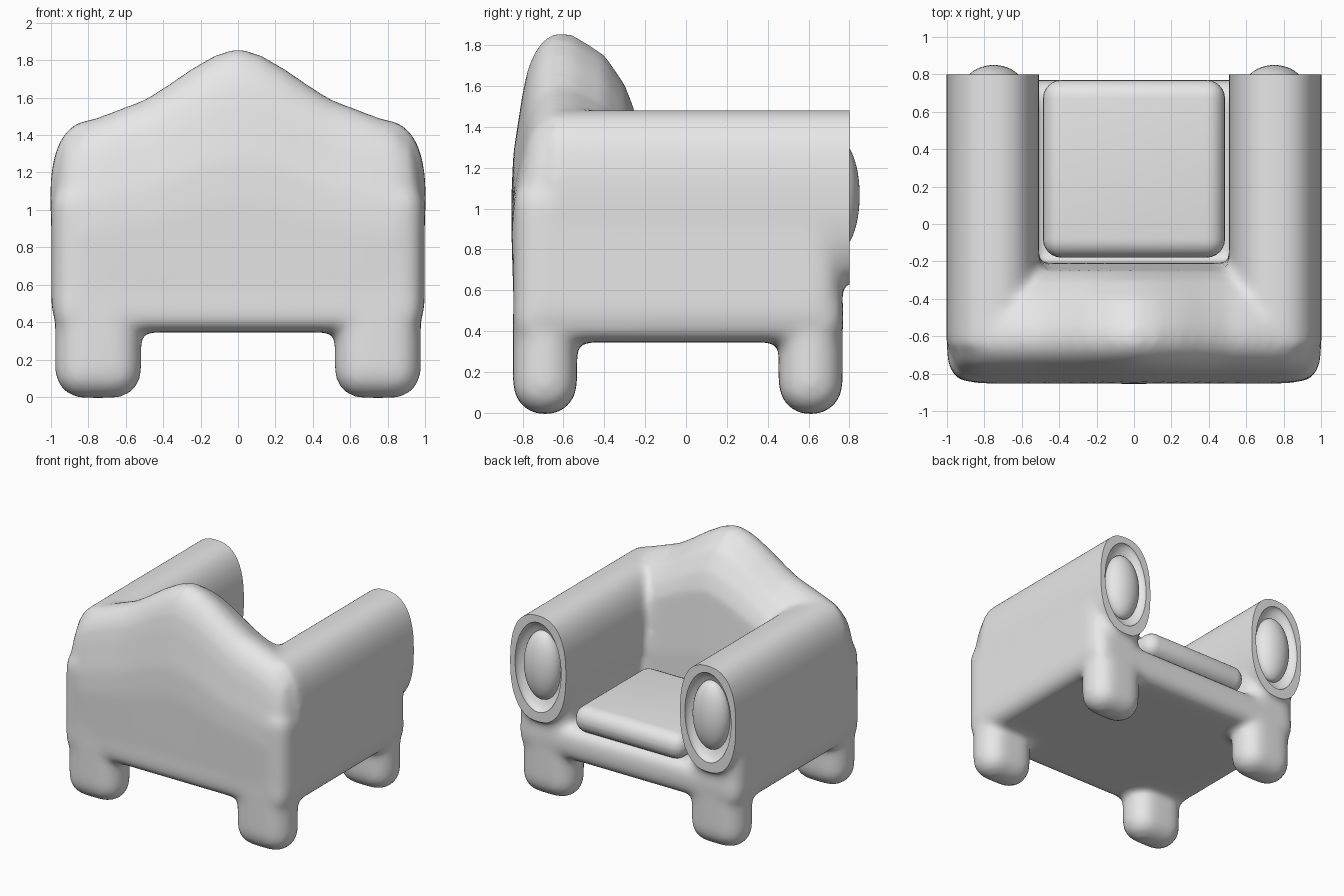
import bpy, bmesh, math
from mathutils import Matrix, Vector

cube = bpy.data.objects.get("Cube")
if cube:
    bpy.data.objects.remove(cube, do_unlink=True)

grey = bpy.data.materials.new("upholstery_grey")
grey.use_nodes = True
grey.diffuse_color = (0.8, 0.8, 0.8, 1)
grey.node_tree.nodes["Principled BSDF"].inputs["Base Color"].default_value = (0.8, 0.8, 0.8, 1)


def rounded_box(bm, lo, hi, radius, segments=5):
    """Add a box between two corners with all edges rounded."""
    lo, hi = Vector(lo), Vector(hi)
    mat = Matrix.Translation((lo + hi) / 2) @ Matrix.Diagonal((*(hi - lo), 1))
    verts = bmesh.ops.create_cube(bm, size=1, matrix=mat)["verts"]
    edges = list({e for v in verts for e in v.link_edges})
    if radius:
        bmesh.ops.bevel(bm, geom=edges, offset=radius, segments=segments,
                        profile=0.5, affect='EDGES')


def loft(bm, sections):
    """Skin a row of closed sections and cap both ends."""
    rings = [[bm.verts.new(p) for p in s] for s in sections]
    n = len(rings[0])
    for a, b in zip(rings, rings[1:]):
        for i in range(n):
            j = (i + 1) % n
            bm.faces.new((a[i], a[j], b[j], b[i]))
    bm.faces.new(rings[0])
    bm.faces.new(rings[-1][::-1])


def ellipsoid(bm, centre, radii):
    mat = Matrix.Translation(centre) @ Matrix.Diagonal((*radii, 1))
    bmesh.ops.create_uvsphere(bm, u_segments=40, v_segments=24, radius=1, matrix=mat)


def finish(bm, name):
    bmesh.ops.recalc_face_normals(bm, faces=bm.faces[:])
    mesh = bpy.data.meshes.new(name)
    bm.to_mesh(mesh)
    bm.free()
    obj = bpy.data.objects.new(name, mesh)
    bpy.context.collection.objects.link(obj)
    mesh.materials.append(grey)
    return obj


def activate(obj):
    bpy.ops.object.select_all(action='DESELECT')
    obj.select_set(True)
    bpy.context.view_layer.objects.active = obj


def smooth(obj, angle=40):
    activate(obj)
    bpy.ops.object.shade_smooth_by_angle(angle=math.radians(angle))


def superellipse(cx, cz, a, b, power=2.5, count=40):
    pts = []
    for i in range(count):
        t = math.tau * i / count
        c, s = math.cos(t), math.sin(t)
        pts.append((cx + a * math.copysign(abs(c) ** (2 / power), c),
                    cz + b * math.copysign(abs(s) ** (2 / power), s)))
    return pts


# Seat base
bm = bmesh.new()
rounded_box(bm, (-0.985, -0.845, 0.345), (0.985, 0.77, 0.62), 0.1)

# Backrest: side profile (y, height share) scaled to the peaked top line
profile = [(-0.84, 0), (-0.855, 0.45), (-0.845, 0.6), (-0.8, 0.8), (-0.775, 0.88),
           (-0.74, 0.94), (-0.69, 0.985), (-0.63, 1.005), (-0.55, 0.995), (-0.4, 0.93),
           (-0.3, 0.83), (-0.25, 0.74), (-0.21, 0.4), (-0.2, 0)]
# Half top line: x, height, depth scale
top = [(0, 1.86, 1), (0.12, 1.825, 1), (0.25, 1.75, 1), (0.38, 1.66, 1), (0.5, 1.585, 1),
       (0.7, 1.51, 1), (0.84, 1.455, 0.99), (0.93, 1.375, 0.92), (0.975, 1.23, 0.78)]
line = [(-x, h, d) for x, h, d in reversed(top[1:])] + top
loft(bm, [[(x, -0.5 + (y + 0.5) * d, 0.4 + t * (h - 0.4)) for y, t in profile]
          for x, h, d in line])

# Arms, side walls and feet
for s in (-1, 1):
    oval = superellipse(s * 0.755, 1.06, 0.248, 0.422)
    loft(bm, [[(x, y, z) for x, z in oval] for y in (-0.65, 0.95)])
    x0, x1 = sorted((s * 0.53, s * 0.998))
    rounded_box(bm, (x0, -0.845, 0.36), (x1, 0.765, 1.15), 0.13)
    x0, x1 = sorted((s * 0.515, s * 0.98))
    for y in (-0.69, 0.61):
        rounded_box(bm, (x0, y - 0.157, -0.008), (x1, y + 0.157, 0.62), 0.15)

# Blend everything into one soft shell
frame = finish(bm, "chair_frame")
remesh = frame.modifiers.new("blend", 'REMESH')
remesh.mode = 'VOXEL'
remesh.voxel_size = 0.025
soften = frame.modifiers.new("soften", 'SMOOTH')
soften.factor = 0.5
soften.iterations = 14

# Flat arm fronts with hollowed ovals
bm = bmesh.new()
rounded_box(bm, (-1.3, 0.8, -0.3), (1.3, 1.3, 2.2), 0)
front_cutter = finish(bm, "front_cutter")
bm = bmesh.new()
for s in (-1, 1):
    ellipsoid(bm, (s * 0.755, 0.801, 1.065), (0.205, 0.1, 0.36))
hollow_cutter = finish(bm, "hollow_cutter")
for cutter in (front_cutter, hollow_cutter):
    cutter.hide_render = True
    cut = frame.modifiers.new("cut", 'BOOLEAN')
    cut.operation = 'DIFFERENCE'
    cut.solver = 'EXACT'
    cut.object = cutter
activate(frame)
for name in [m.name for m in frame.modifiers]:
    bpy.ops.object.modifier_apply(modifier=name)
for cutter in (front_cutter, hollow_cutter):
    bpy.data.objects.remove(cutter, do_unlink=True)
smooth(frame)

# Oval pads in the arm fronts
for s, side in ((1, "left"), (-1, "right")):
    bm = bmesh.new()
    ellipsoid(bm, (s * 0.75, 0.74, 1.065), (0.155, 0.11, 0.275))
    smooth(finish(bm, side + "_arm_pad"))

# Seat cushion
bm = bmesh.new()
rounded_box(bm, (-0.487, -0.18, 0.6), (0.487, 0.77, 0.81), 0.1, 6)
smooth(finish(bm, "seat_cushion"), 60)
